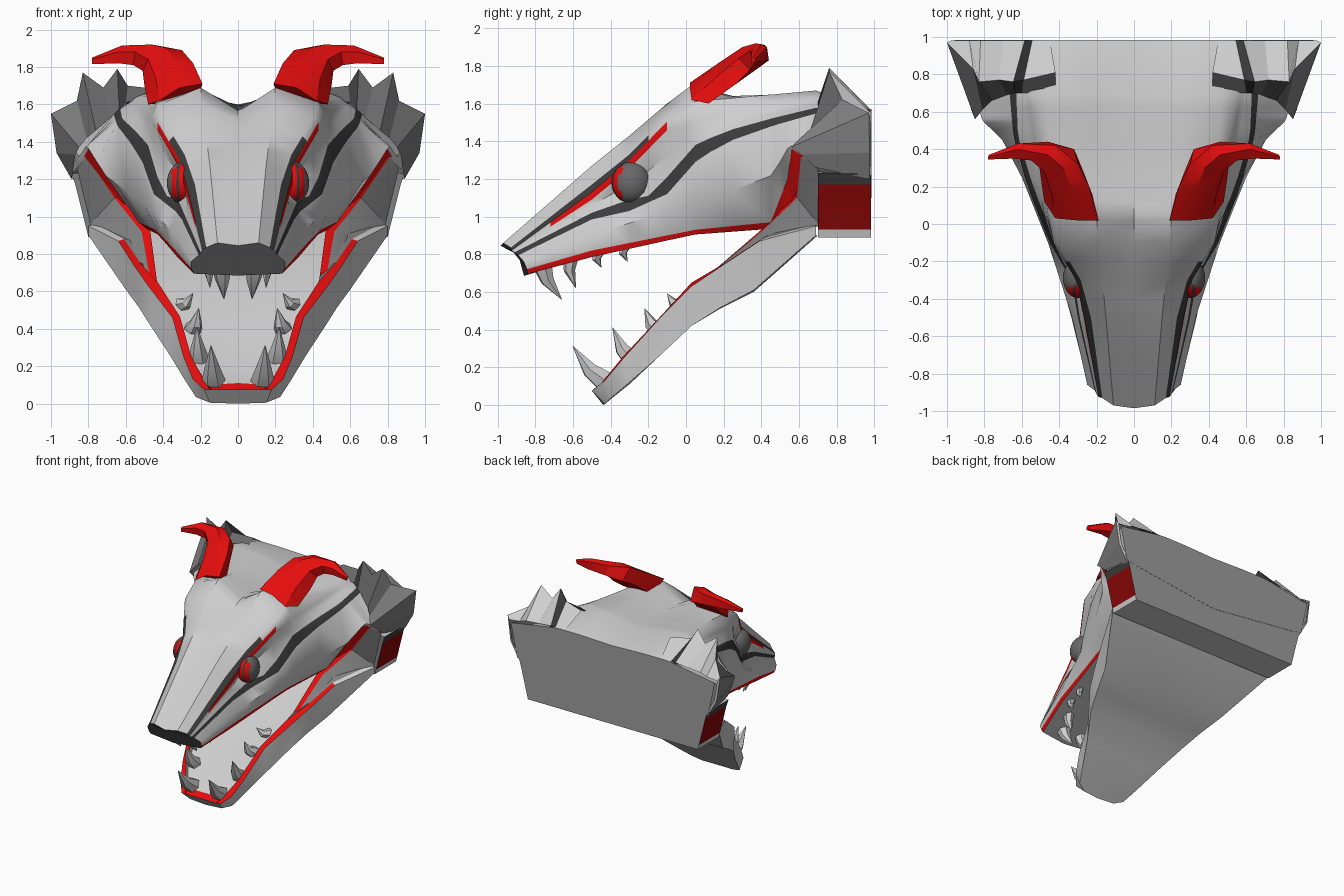
import bpy, bmesh, math
from mathutils import Vector


def material(name, rgb):
    m = bpy.data.materials.new(name)
    m.diffuse_color = (*rgb, 1)
    return m


MATS = [material("light grey", (.62, .62, .62)), material("red", (.78, .004, .004)),
        material("charcoal", (.045, .045, .045)), material("mid grey", (.14, .14, .14)),
        material("shade grey", (.34, .34, .34)), material("dark red", (.26, .002, .002)),
        material("muscle grey", (.22, .22, .22))]
LIGHT, RED, DARK, MID, SHADE, DARK_RED, MUSCLE = range(7)


def finish(name, bm, angle=28):
    bmesh.ops.recalc_face_normals(bm, faces=bm.faces)
    me = bpy.data.meshes.new(name)
    bm.to_mesh(me)
    bm.free()
    for m in MATS:
        me.materials.append(m)
    ob = bpy.data.objects.new(name, me)
    bpy.context.collection.objects.link(ob)
    bpy.ops.object.select_all(action='DESELECT')
    ob.select_set(True)
    bpy.context.view_layer.objects.active = ob
    bpy.ops.object.shade_smooth_by_angle(angle=math.radians(angle))
    return ob


def loft(name, rows, colour=lambda i, j: LIGHT, closed=True, caps=(LIGHT, LIGHT), angle=28):
    """Skin rows of points; colour(i, j) picks the material per row and column."""
    bm = bmesh.new()
    vs = [[bm.verts.new(p) for p in r] for r in rows]
    n = len(rows[0])
    for i in range(len(rows) - 1):
        for j in range(n if closed else n - 1):
            k = (j + 1) % n
            f = bm.faces.new((vs[i][j], vs[i][k], vs[i + 1][k], vs[i + 1][j]))
            f.material_index = colour(i, j)
    if closed:
        for row, c in ((vs[0], caps[0]), (vs[-1], caps[1])):
            bm.faces.new(row).material_index = c
    return finish(name, bm, angle)


def flip(points, s):
    return [(s * x, y, z) for x, y, z in points]


def whole(half):
    """Half ring (both ends on the centre line) to a full ring."""
    return half + flip(half[-2:0:-1], -1)


def mirrored(colour, n):
    return lambda i, j: colour(i, j if j < n - 1 else 2 * n - 3 - j)


def sample(rail, y):
    """Point on a (y, x, z) rail at y, clamped to its ends."""
    y = min(max(y, rail[0][0]), rail[-1][0])
    for a, b in zip(rail, rail[1:]):
        if y <= b[0]:
            t = (y - a[0]) / (b[0] - a[0])
            return (a[1] + t * (b[1] - a[1]), y, a[2] + t * (b[2] - a[2]))


# Upper head: feature lines from the nose to the back
centre = [(-.985, 0, .845), (-.5, 0, 1.25), (-.2, 0, 1.46), (-.1, 0, 1.515), (.02, 0, 1.56), (.13, 0, 1.585),
          (.4, 0, 1.6), (.75, 0, 1.6), (.985, 0, 1.56)]
ridge = [(-.97, .11, .86), (-.5, .15, 1.27), (-.3, .17, 1.43), (-.1, .19, 1.6), (.02, .2, 1.69), (.13, .21, 1.67),
         (.25, .22, 1.64), (.7, .26, 1.65), (.985, .3, 1.57)]
brow_top = [(-.93, .17, .835), (-.5, .23, 1.17), (-.3, .285, 1.33), (-.1, .405, 1.53), (.04, .43, 1.61), (.7, .47, 1.67), (.985, .5, 1.57)]
brow_low = [(-.925, .19, .82), (-.5, .265, 1.13), (-.3, .31, 1.3), (-.1, .43, 1.505), (.05, .46, 1.55), (.7, .55, 1.64), (.985, .53, 1.568)]
brow_trim = [(-.92, .192, .815), (-.5, .268, 1.09), (-.3, .31, 1.255), (-.1, .43, 1.46), (.05, .465, 1.51), (.7, .57, 1.62), (.985, .54, 1.567)]
socket = [(-.915, .198, .812), (-.5, .27, 1.06), (-.3, .26, 1.17), (-.15, .36, 1.28), (.05, .48, 1.45), (.7, .6, 1.6), (.985, .55, 1.566)]
stripe_top = [(-.91, .2, .81), (-.5, .29, 1.02), (-.3, .32, 1.09), (-.2, .38, 1.11), (-.1, .43, 1.21), (.05, .48, 1.38),
              (.2, .54, 1.45), (.47, .62, 1.525), (.7, .63, 1.58), (.985, .56, 1.565)]
stripe_low = [(-.89, .21, .795), (-.5, .3, .985), (-.3, .335, 1.03), (-.1, .45, 1.12), (.05, .51, 1.29), (.2, .57, 1.39),
              (.47, .645, 1.485), (.7, .665, 1.55), (.985, .6, 1.56)]
cheek = [(-.86, .25, .76), (-.5, .33, .9), (-.1, .46, 1.03), (.05, .52, 1.08), (.25, .6, 1.14), (.46, .71, 1.22),
         (.55, .81, 1.38), (.69, .85, 1.32), (.985, .96, 1.5)]
lip_top = [(-.845, .25, .72), (-.5, .335, .82), (-.1, .41, .9), (.05, .44, .93), (.45, .53, .97), (.54, .66, 1.2),
           (.56, .8, 1.36), (.69, .85, 1.28), (.985, .9, 1.22)]
lip_low = [(-.84, .235, .695), (-.5, .325, .785), (-.1, .4, .873), (.05, .43, .905), (.45, .49, .935), (.5, .52, .96),
           (.58, .66, 1.12), (.62, .79, 1.29), (.69, .83, 1.24), (.985, .82, 1.2)]
palate = [(-.86, 0, .685), (-.5, 0, .83), (0, 0, .93), (.55, 0, .98), (.985, 0, 1.1)]
rails = [centre, ridge, brow_top, brow_low, brow_trim, socket, stripe_top, stripe_low, cheek, lip_top, lip_low, palate]
stations = [-.985, -.72, -.5, -.4, -.3, -.2, -.1, .02, .05, .13, .25, .45, .5, .54, .56, .58, .62, .69, .985]


def head_colour(i, j):
    y = stations[i]
    if j == 2 and y < -.25 or j == 6:
        return DARK
    if j == 3 and -.8 < y < -.1 or j == 9 and y < .61:
        return RED
    return LIGHT


loft("upper_head", [whole([sample(r, y) for r in rails]) for y in stations],
     mirrored(head_colour, len(rails)), caps=(MID, SHADE), angle=38)

# Jaw hinge block with dark red side panels under a charcoal band
block = whole([(0, 0, 1.3), (.89, 0, 1.23), (.87, 0, 1.17), (.81, 0, .93), (.8, 0, .89), (0, 0, .89)])
loft("hinge_block", [[(x, y, z) for x, _, z in block] for y in (.7, .983)],
     mirrored(lambda i, j: (LIGHT, DARK, DARK_RED, LIGHT, LIGHT)[j], 6), caps=(MUSCLE, SHADE))

# Lower jaw: centre keel, outer bottom, outer top, rim, floor edge, floor centre
jaw = [
    [(0, -.44, 0), (.15, -.43, .005), (.18, -.5, .075), (.15, -.5, .075), (.14, -.5, .075), (0, -.5, .075)],
    [(0, -.4, .03), (.225, -.4, .035), (.24, -.43, .13), (.175, -.45, .115), (.165, -.44, .1), (0, -.46, .11)],
    [(0, -.3, .11), (.28, -.3, .12), (.29, -.33, .25), (.25, -.34, .25), (.24, -.33, .21), (0, -.33, .18)],
    [(0, -.14, .26), (.365, -.14, .26), (.35, -.14, .46), (.31, -.14, .465), (.3, -.13, .41), (0, -.14, .38)],
    [(0, .03, .42), (.47, .03, .42), (.48, .03, .63), (.43, .03, .65), (.42, .05, .6), (0, .05, .57)],
    [(0, .18, .51), (.53, .18, .515), (.56, .2, .745), (.525, .21, .755), (.45, .2, .72), (0, .2, .69)],
    [(0, .36, .6), (.6, .36, .61), (.64, .39, .87), (.61, .4, .88), (.47, .37, .85), (0, .36, .8)],
    [(0, .7, .9), (.8, .69, .9), (.8, .69, .95), (.76, .69, .96), (.5, .6, 1), (0, .6, 1)]]


def jaw_colour(i, j):
    if (j == 2 and i < 6) or (i == 0 and j > 2):
        return RED
    return MUSCLE if j == 3 and i > 3 else LIGHT


loft("lower_jaw", [whole(r) for r in jaw], mirrored(jaw_colour, 6))

# Jaw muscle between cheek and lower jaw, with a red inner edge
muscle = [
    [(.43, .05, .63), (.465, .06, .64), (.47, .08, .64)],
    [(.47, .4, .93), (.515, .4, .92), (.61, .42, .875)],
    [(.62, .57, 1.12), (.66, .59, 1.1), (.8, .71, .95)],
    [(.78, .59, 1.33), (.81, .61, 1.32), (.86, .7, 1.26)]]

# Spiked frill: front base, crest, back edge
frill = [
    [(.42, .7, 1.63), (.6, .7, 1.61), (.635, .7, 1.57), (.68, .69, 1.53), (.76, .66, 1.46), (.81, .61, 1.42),
     (.85, .56, 1.37), (.87, .61, 1.33), (.88, .69, 1.26)],
    [(.42, .81, 1.68), (.59, .77, 1.7), (.645, .76, 1.79), (.72, .77, 1.69), (.83, .76, 1.77), (.86, .83, 1.62),
     (1, .97, 1.55), (.97, .975, 1.34), (.89, .975, 1.2)],
    [(.45, .98, 1.57), (.545, .98, 1.57), (.585, .98, 1.57), (.7, .98, 1.56), (.82, .98, 1.55), (.88, .98, 1.53),
     (.98, .98, 1.52), (.95, .98, 1.34), (.86, .98, 1.2)]]


def frill_colour(i, j):
    if j == 1:
        return DARK
    return LIGHT if i else MID if j < 5 else MUSCLE


# Horns: flattened five-sided rings sweeping up, then outward
horn = [
    [(.19, .02, 1.71), (.31, .02, 1.69), (.42, .03, 1.62), (.48, .12, 1.6), (.22, .15, 1.62)],
    [(.24, .2, 1.82), (.33, .18, 1.82), (.44, .16, 1.74), (.5, .26, 1.7), (.27, .28, 1.73)],
    [(.3, .32, 1.89), (.38, .3, 1.9), (.48, .28, 1.84), (.51, .34, 1.78), (.32, .4, 1.8)],
    [(.42, .42, 1.91), (.46, .37, 1.92), (.55, .34, 1.88), (.56, .36, 1.81), (.46, .44, 1.83)],
    [(.62, .43, 1.9), (.62, .4, 1.915), (.64, .35, 1.88), (.64, .36, 1.82), (.62, .425, 1.83)],
    [(.775, .37, 1.84), (.78, .36, 1.85), (.78, .345, 1.84), (.78, .345, 1.815), (.775, .365, 1.815)]]


def tooth(name, base, tip, radius, bend):
    """Six-sided fang bowed along bend."""
    base, tip, bend = Vector(base), Vector(tip), Vector(bend)
    turn = (tip - base).to_track_quat('Z', 'Y')
    rows = []
    for t, r in ((0, 1), (.45, .68), (1, .03)):
        mid = base.lerp(tip, t) + bend * math.sin(math.pi * t)
        rows.append([mid + turn @ Vector((math.cos(a) * radius * r, math.sin(a) * radius * r, 0))
                     for a in (math.tau * k / 6 for k in range(6))])
    loft(name, rows)


def eye(name, s):
    bm = bmesh.new()
    bmesh.ops.create_uvsphere(bm, u_segments=32, v_segments=16, radius=1)
    for f in bm.faces:
        c = f.calc_center_median()
        # Red iris on the front with a dark upright slit
        if c.y < -.4 and c.x * s < .7:
            f.material_index = DARK if abs(c.x * s - .2) < .1 else RED
        else:
            f.material_index = MID
    for v in bm.verts:
        v.co = (s * .3 + v.co.x * .08, -.29 + v.co.y * .105, 1.18 + v.co.z * .11)
    finish(name, bm)


# Teeth: base, tip, radius
upper_teeth = [((.09, -.76, .74), (.075, -.66, .56), .055), ((.16, -.61, .79), (.15, -.585, .62), .045),
               ((.26, -.46, .81), (.25, -.45, .73), .035), ((.29, -.32, .84), (.28, -.31, .76), .032)]
lower_teeth = [((.13, -.42, .12), (.145, -.6, .31), .065), ((.21, -.28, .24), (.22, -.39, .41), .058),
               ((.24, -.14, .4), (.21, -.22, .51), .052), ((.3, -.02, .53), (.24, -.1, .59), .042)]

for s, side in ((1, "right"), (-1, "left")):
    loft(side + "_jaw_muscle", [flip(r, s) for r in muscle],
         lambda i, j: RED if j == 0 else MUSCLE, closed=False)
    loft(side + "_frill", [flip(r, s) for r in frill], frill_colour, closed=False, angle=15)
    loft(side + "_horn", [flip(r, s) for r in horn], lambda i, j: RED, caps=(RED, RED))
    eye(side + "_eye", s)
    for k, (b, t, r) in enumerate(upper_teeth):
        tooth(f"{side}_upper_tooth_{k}", *flip([b, t], s), r, (0, -.02, 0))
    for k, (b, t, r) in enumerate(lower_teeth):
        tooth(f"{side}_lower_tooth_{k}", *flip([b, t], s), r, (0, -.01, -.02))
